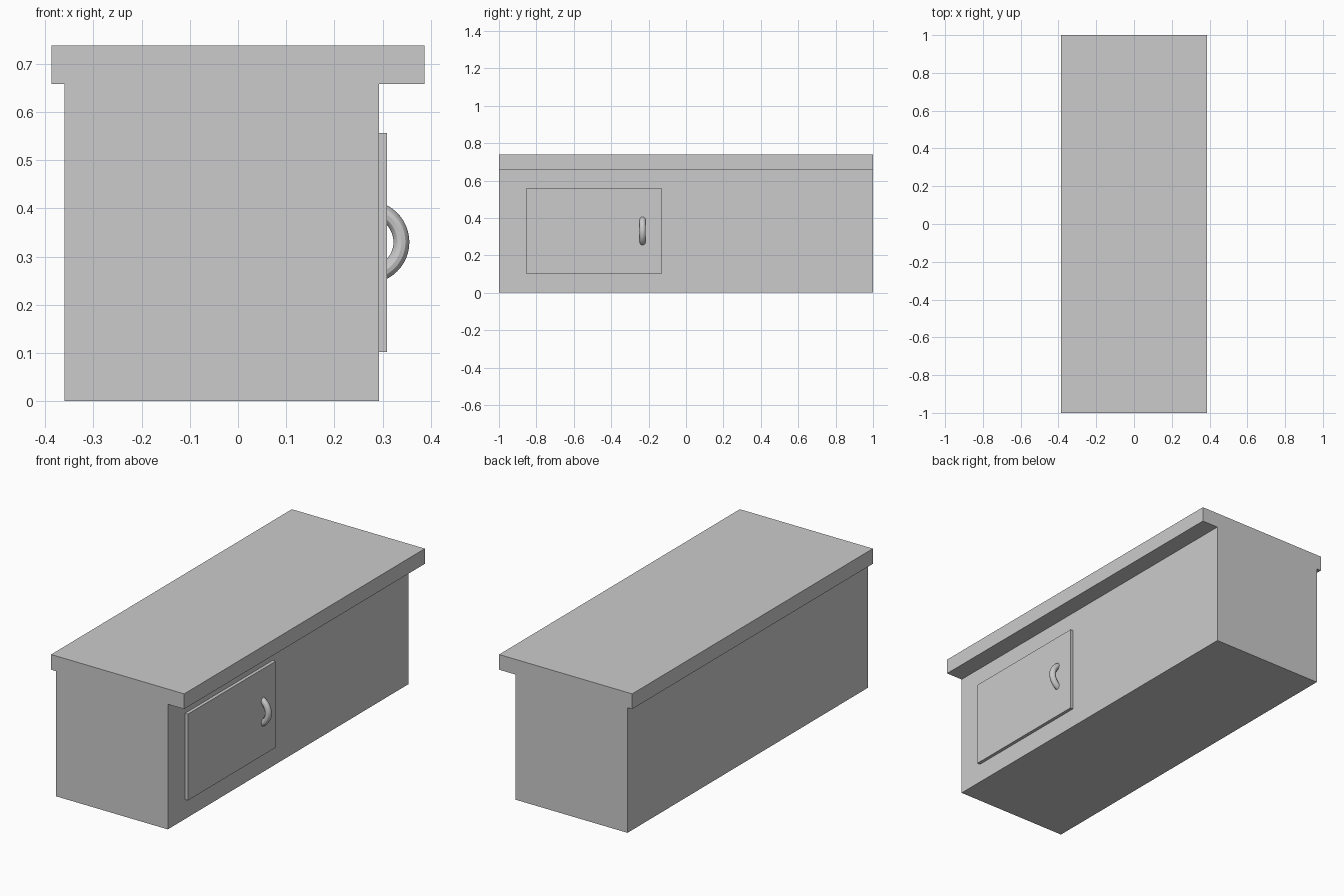
import bpy
from math import pi

if "Cube" in bpy.data.objects:
    bpy.data.objects.remove(bpy.data.objects["Cube"])


def box(name, x, y, z):
    """Box from (min, max) ranges on each axis."""
    bpy.ops.mesh.primitive_cube_add(size=1, location=[(r[0] + r[1]) / 2 for r in (x, y, z)])
    ob = bpy.context.object
    ob.name = name
    ob.scale = [r[1] - r[0] for r in (x, y, z)]
    bpy.ops.object.transform_apply(location=False, rotation=False, scale=True)
    return ob


# Counter body and overhanging worktop
box("body", (-0.36, 0.292), (-1, 1), (0, 0.658))
box("worktop", (-0.387, 0.387), (-1, 1), (0.658, 0.738))

# Door panel on the right side
box("door", (0.292, 0.309), (-0.856, -0.128), (0.102, 0.556))

# Ring handle, half sunk into the door
bpy.ops.mesh.primitive_torus_add(major_radius=0.069, minor_radius=0.0165,
                                 major_segments=48, minor_segments=12,
                                 location=(0.27, -0.232, 0.33), rotation=(pi / 2, 0, 0))
handle = bpy.context.object
handle.name = "door_handle"
bpy.ops.object.shade_smooth_by_angle()
